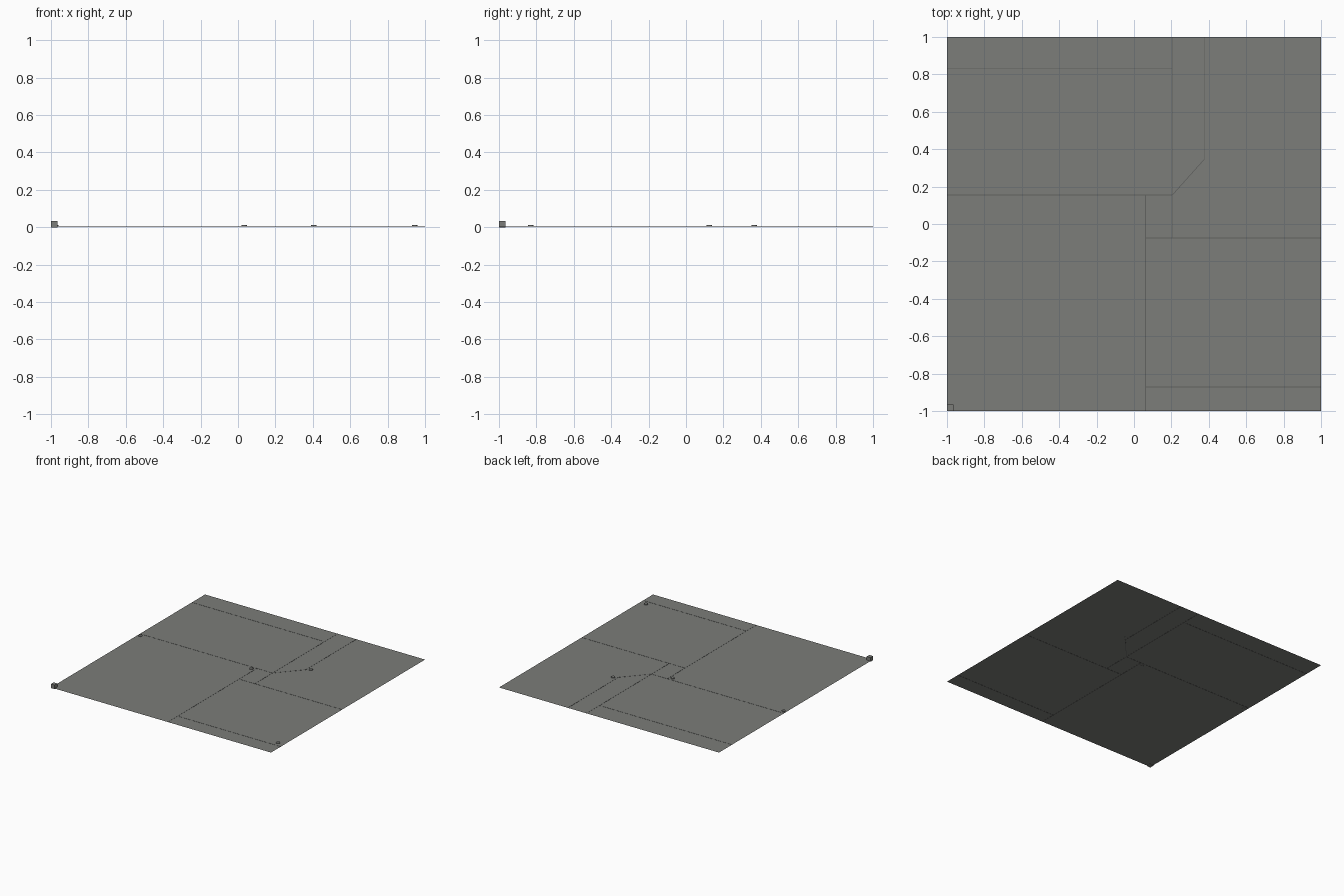
import bpy, bmesh, math
from mathutils import Matrix, Vector

if "Cube" in bpy.data.objects:
    bpy.data.objects.remove(bpy.data.objects["Cube"])


def material(name, col):
    m = bpy.data.materials.new(name)
    m.diffuse_color = (*col, 1)
    m.use_nodes = True
    m.node_tree.nodes["Principled BSDF"].inputs["Base Color"].default_value = m.diffuse_color
    return m


GREY = material("slab grey", (0.2, 0.205, 0.192))
SEAM = material("seam grey", (0.12, 0.123, 0.117))
Z = 0.005  # sheet level


def make(name, bm, mat):
    me = bpy.data.meshes.new(name)
    bm.to_mesh(me)
    bm.free()
    me.materials.append(mat)
    ob = bpy.data.objects.new(name, me)
    bpy.context.collection.objects.link(ob)
    return ob


def box(bm, centre, size, angle=0):
    bmesh.ops.create_cube(bm, size=1, matrix=Matrix.Translation(centre)
                          @ Matrix.Rotation(angle, 4, 'Z')
                          @ Matrix.Diagonal((*size, 1)))


# Thin square ground sheet
bm = bmesh.new()
bmesh.ops.create_grid(bm, x_segments=1, y_segments=1, size=1,
                      matrix=Matrix.Translation((0, 0, Z)))
make("ground_sheet", bm, GREY)

# Narrow steps between the ground areas
paths = [
    [(-1, 0.83), (0.205, 0.83)],
    [(-1, 0.155), (0.205, 0.155), (0.375, 0.345), (0.375, 1)],
    [(0.205, 1), (0.205, -0.075)],
    [(0.062, 0.155), (0.062, -1)],
    [(0.062, -0.075), (1, -0.075)],
    [(0.062, -0.872), (1, -0.872)],
]
bm = bmesh.new()
for path in paths:
    for a, b in zip(path, path[1:]):
        a, b = Vector(a), Vector(b)
        d, c = b - a, (a + b) / 2
        box(bm, (c.x, c.y, Z), (d.length, 0.004, 0.002), math.atan2(d.y, d.x))
make("ground_seams", bm, SEAM)

# Small round covers
for i, (x, y) in enumerate([(-0.976, 0.125), (0.033, 0.125),
                            (0.406, 0.365), (0.945, -0.83)]):
    bm = bmesh.new()
    bmesh.ops.create_cone(bm, cap_ends=True, segments=12, radius1=0.015,
                          radius2=0.015, depth=0.007,
                          matrix=Matrix.Translation((x, y, 0.0075)))
    make(f"round_cover_{i + 1}", bm, GREY)

# Corner cube
bm = bmesh.new()
box(bm, (-0.983, -0.983, 0.017), (0.034, 0.034, 0.034))
make("corner_cube", bm, GREY)
